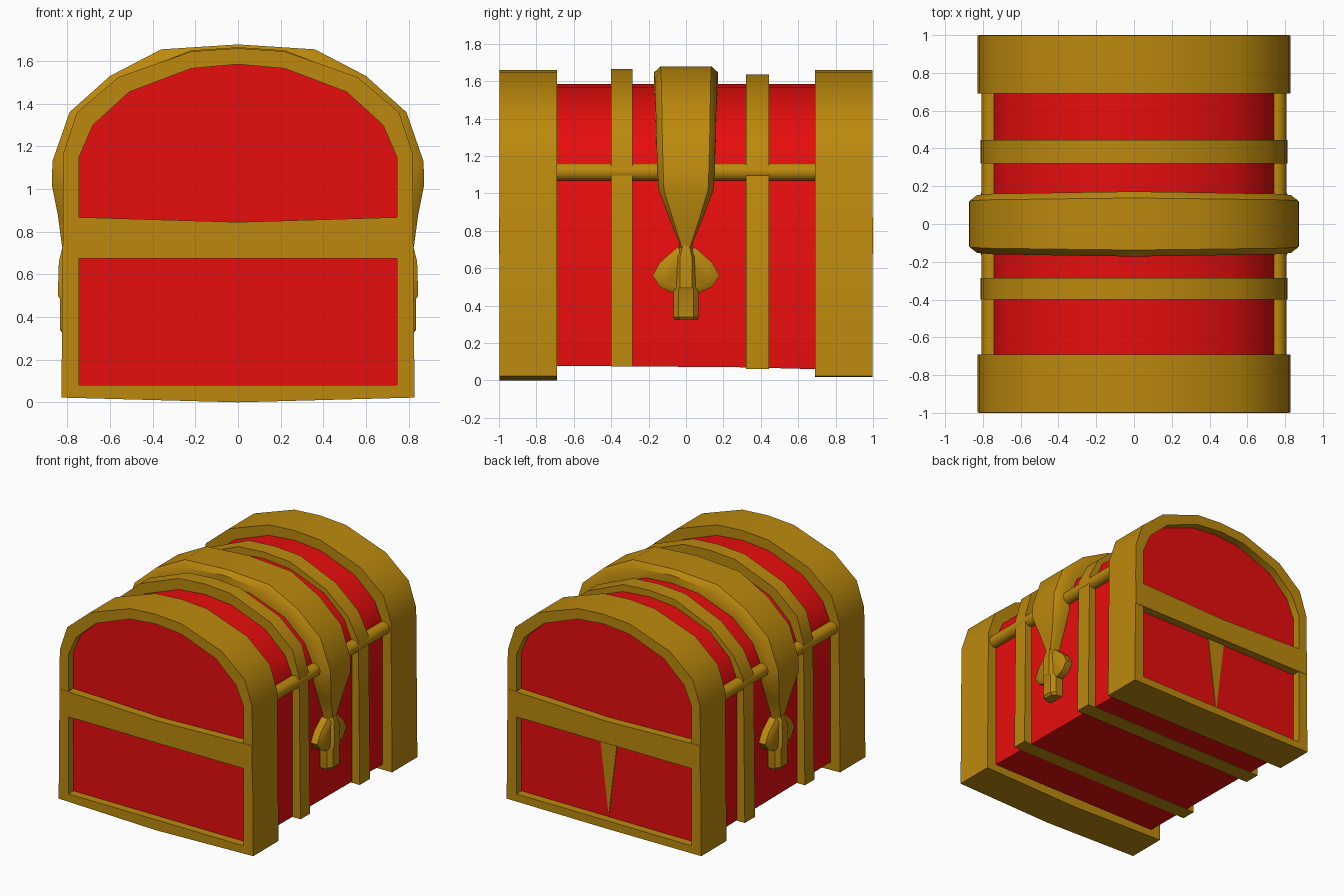
import bpy, bmesh, math

if "Cube" in bpy.data.objects:
    bpy.data.objects.remove(bpy.data.objects["Cube"])

def material(name, rgb):
    m = bpy.data.materials.new(name)
    m.diffuse_color = (*rgb, 1)
    m.use_nodes = True
    m.node_tree.nodes["Principled BSDF"].inputs["Base Color"].default_value = m.diffuse_color
    return m

RED = material("red_panel", (0.80, 0.004, 0.004))
GOLD = material("gold_trim", (0.50, 0.25, 0.004))

def loft(name, sections, mat, ring=False, angle=35):
    """Skin equal-length point loops; ring joins last to first, otherwise cap the ends."""
    bm = bmesh.new()
    loops = [[bm.verts.new(p) for p in s] for s in sections]
    n = len(loops[0])
    for i in range(len(loops) if ring else len(loops) - 1):
        a, b = loops[i], loops[(i + 1) % len(loops)]
        for j in range(n):
            k = (j + 1) % n
            bm.faces.new((a[j], a[k], b[k], b[j]))
    if not ring:
        bm.faces.new(loops[0])
        bm.faces.new(loops[-1])
    bmesh.ops.recalc_face_normals(bm, faces=bm.faces)
    me = bpy.data.meshes.new(name)
    bm.to_mesh(me)
    bm.free()
    me.materials.append(mat)
    me.shade_smooth()
    me.set_sharp_from_angle(angle=math.radians(angle))
    ob = bpy.data.objects.new(name, me)
    bpy.context.collection.objects.link(ob)
    return ob

def mirrored(half):
    """Close a half profile running from bottom centre to top centre."""
    return half + [(-x, z) for x, z in reversed(half[1:-1])]

def at_y(profile, y):
    return [(x, y, z) for x, z in profile]

def hoop(name, outer, inner, y0, y1):
    loft(name, [at_y(outer, y0), at_y(outer, y1), at_y(inner, y1), at_y(inner, y0)], GOLD, ring=True)

def chest(bottom):
    return mirrored([(0, bottom), (.745, bottom), (.745, 1.15), (.68, 1.30),
                     (.51, 1.455), (.22, 1.565), (0, 1.585)])

# Red chest body with recessed ends
loft("chest_body", [at_y(chest(b), y) for y, b in
                    ((-.935, .08), (.3, .07), (.69, .06), (.935, .06))], RED)

# Broad frames around both ends
def end_frame(low):
    return mirrored([(0, low), (.828, .022), (.818, 1.17), (.755, 1.36),
                     (.56, 1.525), (.22, 1.645), (0, 1.66)])
hoop("front_end_frame", end_frame(0), chest(.08), -.997, -.69)
hoop("back_end_frame", end_frame(.018), chest(.08), .69, .997)

# Narrow straps around the body
def strap(top, low):
    d = top - 1.66
    return mirrored([(0, low), (.812, low), (.80, 1.16), (.74 + d, 1.35 + d),
                     (.55 + d, 1.515 + d), (.22, 1.645 + d), (0, top)])
hoop("front_strap", strap(1.665, .073), chest(.09), -.40, -.285)
hoop("back_strap", strap(1.635, .062), chest(.09), .32, .445)

# Horizontal belts across the ends, sagging slightly in the middle
belt = [(-.82, .675), (0, .675), (.82, .675), (.82, .87), (0, .845), (-.82, .87)]
for s, side in ((-1, "front"), (1, "back")):
    loft(side + "_belt", [at_y(belt, s * .93), at_y(belt, s)], GOLD)

# Pointed wedge below the back belt
wedge = [(-.075, .69), (.075, .69), (0, .09)]
loft("back_wedge", [at_y(wedge, .93), at_y(wedge, .94)], GOLD)

# Wide centre band, narrowing to a neck on each side: outer x, z, inner x, z, half width
stations = [(.80, .66, .74, .66, .03), (.825, .73, .74, .73, .035),
            (.845, .88, .74, .88, .095), (.873, 1.02, .74, 1.02, .148),
            (.87, 1.13, .74, 1.13, .153), (.79, 1.36, .68, 1.29, .160),
            (.60, 1.53, .51, 1.44, .163), (.36, 1.655, .33, 1.51, .167),
            (0, 1.678, 0, 1.57, .172)]
path = stations + [(-a, b, -c, d, w) for a, b, c, d, w in reversed(stations[:-1])]

def band_section(ox, oz, ix, iz, w):
    mx, mz = ox * .7 + ix * .3, oz * .7 + iz * .3
    half = [(ix, w, iz), (mx, w, mz), (ox, w * .8, oz)]
    return half + [(x, -y, z) for x, y, z in reversed(half)]
loft("centre_band", [band_section(*p) for p in path], GOLD, angle=40)

# Side rails and clasps
wing = [(0, .70), (.05, .71), (.14, .63), (.18, .56), (.14, .50), (.065, .465), (0, .465)]
wing = wing + [(-y, z) for y, z in reversed(wing[1:-1])]
for s, side in ((1, "right"), (-1, "left")):
    rail = [(s * .757 + .05 * math.cos(math.pi * i / 5), 1.115 + .05 * math.sin(math.pi * i / 5))
            for i in range(10)]
    loft(side + "_rail", [at_y(rail, -.70), at_y(rail, .70)], GOLD, angle=40)

    # Leaf-shaped clasp plate with chamfered rim
    loft(side + "_clasp_plate", [
        [(s * x, y * k, .58 + (z - .58) * k) for y, z in wing]
        for x, k in ((.735, 1), (.80, 1), (.82, .78))], GOLD)

    # Hanging tongue: z, half width, outer x
    tongue = []
    for z, w, x in ((.72, .03, .825), (.66, .052, .84), (.50, .055, .845),
                    (.485, .068, .835), (.34, .068, .835), (.322, .062, .82)):
        tongue.append([(s * .735, -w, z), (s * (x - .03), -w, z), (s * x, -w * .6, z),
                       (s * x, w * .6, z), (s * (x - .03), w, z), (s * .735, w, z)])
    loft(side + "_clasp_tongue", tongue, GOLD)
